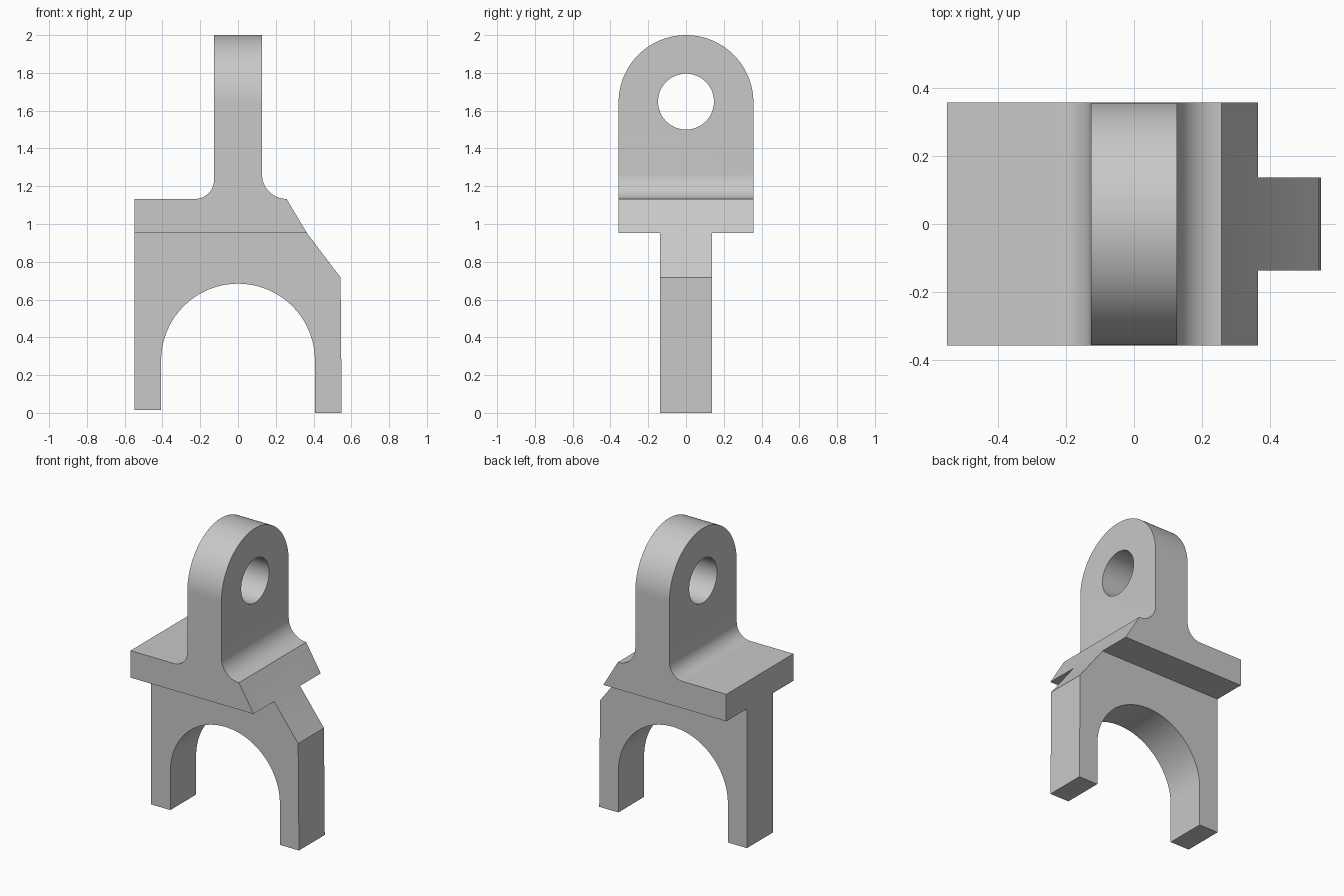
import bpy, bmesh, math
from mathutils import Vector

if "Cube" in bpy.data.objects:
    bpy.data.objects.remove(bpy.data.objects["Cube"])


def arc(cx, cz, r, a0, a1, n):
    """Points on a circular arc, angles in degrees."""
    return [(cx + r * math.cos(math.radians(a0 + (a1 - a0) * i / n)),
             cz + r * math.sin(math.radians(a0 + (a1 - a0) * i / n)))
            for i in range(n + 1)]


def prism(name, pts, axis, half):
    """Extrude a 2D profile symmetrically along x or y."""
    bm = bmesh.new()
    vs = [bm.verts.new((p, -half, q) if axis == 'y' else (-half, p, q)) for p, q in pts]
    face = bm.faces.new(vs)
    res = bmesh.ops.extrude_face_region(bm, geom=[face])
    off = Vector((0, 2 * half, 0)) if axis == 'y' else Vector((2 * half, 0, 0))
    bmesh.ops.translate(bm, vec=off, verts=[g for g in res['geom'] if isinstance(g, bmesh.types.BMVert)])
    bmesh.ops.recalc_face_normals(bm, faces=bm.faces)
    me = bpy.data.meshes.new(name)
    bm.to_mesh(me)
    bm.free()
    ob = bpy.data.objects.new(name, me)
    bpy.context.collection.objects.link(ob)
    return ob


def combine(target, other, op):
    """Apply a boolean and remove the helper."""
    mod = target.modifiers.new(op, 'BOOLEAN')
    mod.operation, mod.solver, mod.object = op, 'EXACT', other
    bpy.context.view_layer.objects.active = target
    bpy.ops.object.modifier_apply(modifier=mod.name)
    bpy.data.objects.remove(other, do_unlink=True)


HALF_Y = 0.357      # half depth of plate and lug
LUG_Z = 2 - HALF_Y  # centre of the rounded lug top

# Plate and upright lug, with fillets where they meet
upper = ([(-0.549, 0.952), (0.365, 0.952), (0.257, 1.133)]
         + arc(0.257, 1.263, 0.13, -90, -180, 16)
         + [(0.127, 2.1), (-0.127, 2.1)]
         + arc(-0.227, 1.233, 0.10, 0, -90, 16)
         + [(-0.549, 1.133)])
bracket = prism("clevis_bracket", upper, 'y', HALF_Y)

# Rounded lug outline and pin hole
outline = [(-HALF_Y, 0.8), (HALF_Y, 0.8)] + arc(0, LUG_Z, HALF_Y, 0, 180, 64)
combine(bracket, prism("lug_outline", outline, 'x', 1.0), 'INTERSECT')
hole = arc(0, 1.648, 0.148, 0, 360, 64)[:-1]
combine(bracket, prism("pin_hole", hole, 'x', 0.3), 'DIFFERENCE')

# Two-legged fork with arched opening, reaching slightly into the plate
fork = ([(-0.549, 0.016), (-0.407, 0.016)]
        + arc(0, 0.277, 0.407, 180, 0, 64)
        + [(0.407, 0.0), (0.549, 0.0), (0.543, 0.717), (0.365, 0.952),
           (0.30, 1.0), (-0.50, 1.0), (-0.549, 0.952)])
combine(bracket, prism("fork", fork, 'y', 0.137), 'UNION')

# Single grey material, smooth curves with crisp edges
mat = bpy.data.materials.new("plain grey")
mat.diffuse_color = (0.58, 0.58, 0.58, 1)
mat.use_nodes = True
mat.node_tree.nodes["Principled BSDF"].inputs["Base Color"].default_value = mat.diffuse_color
bracket.data.materials.clear()
bracket.data.materials.append(mat)
for p in bracket.data.polygons:
    p.material_index = 0
bpy.ops.object.select_all(action='DESELECT')
bracket.select_set(True)
bpy.context.view_layer.objects.active = bracket
bpy.ops.object.shade_smooth_by_angle(angle=math.radians(25))
